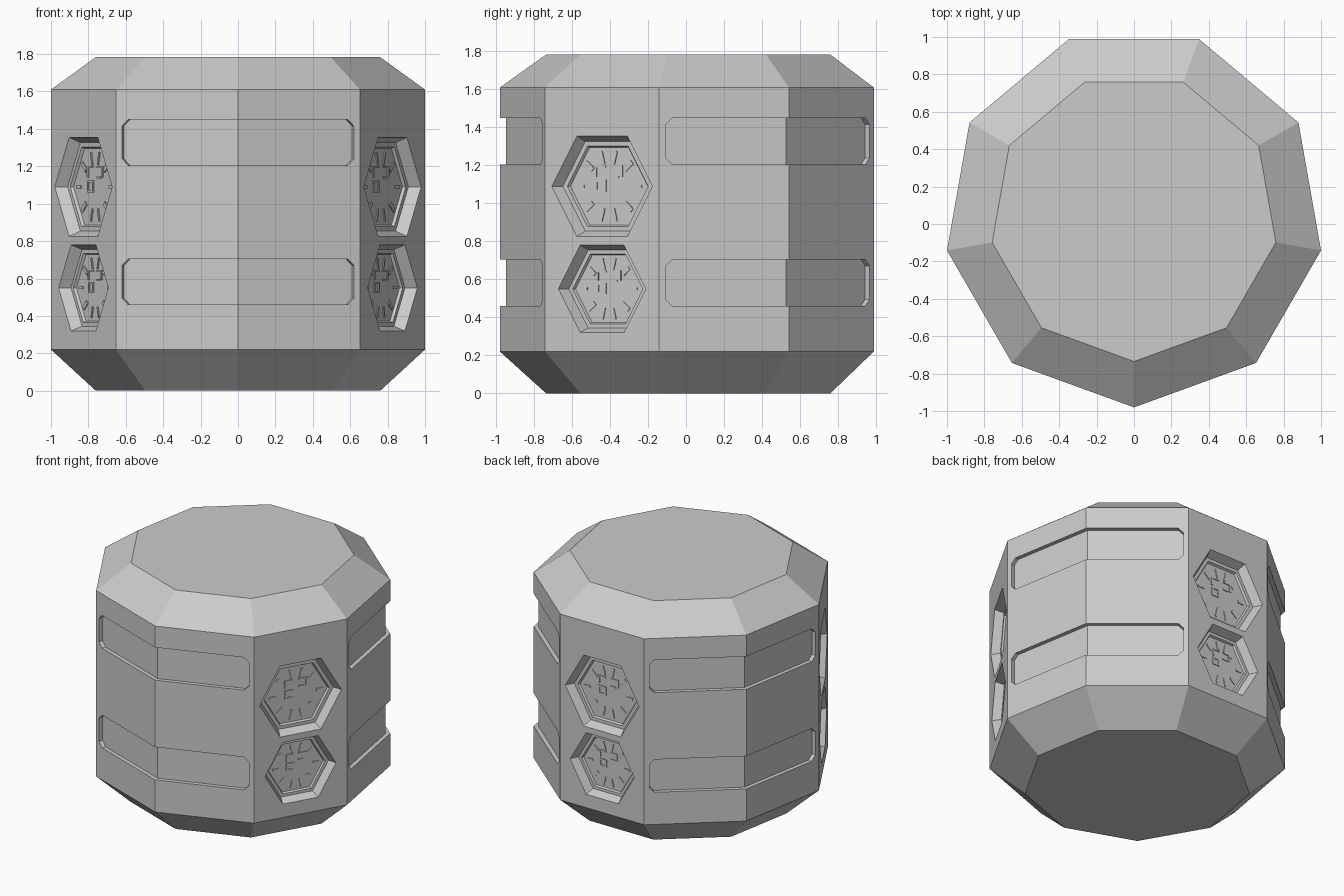
import bpy, bmesh, math
from mathutils import Vector

if "Cube" in bpy.data.objects:
    bpy.data.objects.remove(bpy.data.objects["Cube"])

R, CY = 1.0154, 0.035            # body radius and centre offset
AP = R * math.cos(math.radians(20))
HALF = R * math.sin(math.radians(20))

grey = bpy.data.materials.new("grey")
grey.diffuse_color = (0.6, 0.6, 0.6, 1)
grey.use_nodes = True
grey.node_tree.nodes["Principled BSDF"].inputs["Base Color"].default_value = grey.diffuse_color


def ring(angle, r, z):
    """Point at an angle (degrees) measured from the front, counter-clockwise."""
    a = math.radians(angle)
    return Vector((r * math.sin(a), CY - r * math.cos(a), z))


def loft(name, rings):
    """Closed solid through rings of equal point count."""
    bm = bmesh.new()
    loops = [[bm.verts.new(p) for p in r] for r in rings]
    n = len(loops[0])
    for a, b in zip(loops, loops[1:]):
        for i in range(n):
            j = (i + 1) % n
            bm.faces.new((a[i], a[j], b[j], b[i]))
    bm.faces.new(loops[0][::-1])
    bm.faces.new(loops[-1])
    bmesh.ops.recalc_face_normals(bm, faces=bm.faces)
    me = bpy.data.meshes.new(name)
    bm.to_mesh(me)
    bm.free()
    me.materials.append(grey)
    ob = bpy.data.objects.new(name, me)
    bpy.context.collection.objects.link(ob)
    return ob


def cut(target, cutter):
    m = target.modifiers.new(cutter.name, 'BOOLEAN')
    m.operation, m.solver, m.object = 'DIFFERENCE', 'EXACT', cutter
    cutter.hide_render = True
    cutter.hide_viewport = True


def on_face(angle, u, v, depth):
    """Point on a flat side: u to the right, v is height, depth goes inward."""
    a = math.radians(angle)
    out = Vector((math.sin(a), -math.cos(a), 0))
    right = Vector((math.cos(a), math.sin(a), 0))
    return Vector((0, CY, v)) + out * (AP - depth) + right * u


def groove_column(corner, s, hz, z, d_out, d_in):
    """Four points of a groove section at distance s from the corner edge."""
    def at(d, zz):
        if s == 0:
            return ring(corner, (AP - d) / math.cos(math.radians(20)), zz)
        side = 1 if s > 0 else -1
        return on_face(corner + 20 * side, s - side * HALF, zz, d)
    return [at(d_out, z - hz), at(d_in, z - hz), at(d_in, z + hz), at(d_out, z + hz)]


# Nine-sided drum with sloped top and bottom rims
body = loft("drum_body", [[ring(40 * i, r, z) for i in range(9)]
                          for r, z in ((0.772, 0), (R, 0.22), (R, 1.61), (0.77, 1.785))])

# Shallow wrap-around grooves with clipped corners
E, C, H = 0.66, 0.035, 0.1225
for corner in (0, 120, 240):
    for z in (0.5825, 1.3275):
        cols = ((-E, H - C), (-E + C, H), (0, H), (E - C, H), (E, H - C))
        cut(body, loft("groove_cutter",
                       [groove_column(corner, s, h, z, -0.04, 0.03) for s, h in cols]))

# Relief shapes on the recessed hexagon floor, in units of the large hexagon
def box(u0, u1, v0, v1):
    return [(u0, v0), (u1, v0), (u1, v1), (u0, v1)]


def bar(angle, r0, r1, w):
    a = math.radians(angle)
    c, s = math.cos(a), math.sin(a)
    return [(r * c - t * s, r * s + t * c) for r, t in ((r0, -w), (r1, -w), (r1, w), (r0, w))]


relief = [box(-.083, -.070, -.03, .035), box(-.030, -.017, -.03, .035),
          box(-.070, -.030, -.03, -.018), box(-.070, -.030, .023, .035),
          box(-.085, -.073, .05, .11), box(-.073, -.02, .10, .11),
          box(.073, .085, .05, .11), box(.02, .073, .10, .11),
          box(.02, .06, .045, .055)]
relief += [bar(a, .13, .19, .012) for a in (42, 138, 222, 318)]
relief += [bar(a, .12, .19, .006) for a in (76, 104, 256, 284)]
relief += [bar(a, .15, .20, .008) for a in (0, 180)]

# Two stacked hexagonal recesses on every third side
for face in (60, 180, 300):
    for z, k in ((1.09, 1.0), (0.55, 0.868)):
        steps = ((.317, -.02), (.273, .06), (.245, .06), (.236, .075))
        cut(body, loft("hexagon_cutter", [
            [on_face(face, k * r * math.cos(math.radians(60 * i)),
                     z + k * r * math.sin(math.radians(60 * i)), d) for i in range(6)]
            for r, d in steps]))
        for shape in relief:
            loft("hexagon_relief", [[on_face(face, k * u, z + k * v, d) for u, v in shape]
                                    for d in (.077, .069)])
